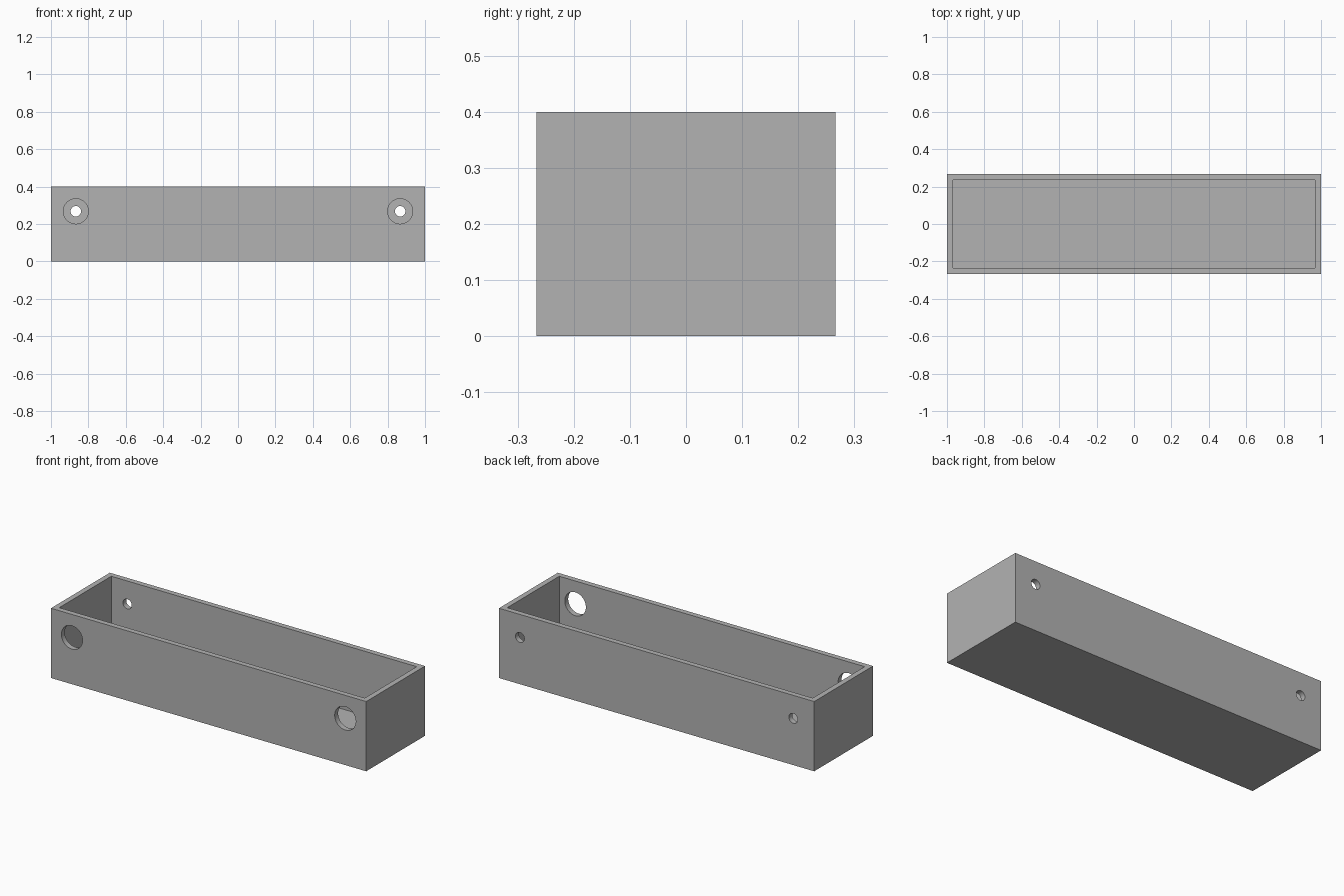
import bpy
from math import radians

LENGTH, DEPTH, HEIGHT = 2.0, 0.533, 0.4
WALL = 0.031
HOLE_X, HOLE_Z = 0.867, 0.268

default_cube = bpy.data.objects.get("Cube")
if default_cube:
    bpy.data.objects.remove(default_cube, do_unlink=True)

# Plain grey for the whole tray
grey = bpy.data.materials.new("plain grey")
grey.use_nodes = True
colour = (0.45, 0.45, 0.45, 1)
grey.diffuse_color = colour
grey.node_tree.nodes["Principled BSDF"].inputs["Base Color"].default_value = colour


def box(name, size, centre_z):
    bpy.ops.mesh.primitive_cube_add(size=1, location=(0, 0, centre_z))
    obj = bpy.context.object
    obj.name = name
    obj.scale = size
    bpy.ops.object.transform_apply(location=True, rotation=True, scale=True)
    obj.data.materials.append(grey)
    return obj


def hole_cutter(name, radius, x, y):
    bpy.ops.mesh.primitive_cylinder_add(
        vertices=48, radius=radius, depth=4 * WALL,
        location=(x, y, HOLE_Z), rotation=(radians(90), 0, 0))
    obj = bpy.context.object
    obj.name = name
    obj.data.materials.append(grey)
    return obj


def cut(target, cutter):
    cutter.hide_render = True
    mod = target.modifiers.new(cutter.name, 'BOOLEAN')
    mod.operation = 'DIFFERENCE'
    mod.solver = 'EXACT'
    mod.object = cutter
    bpy.context.view_layer.objects.active = target
    bpy.ops.object.modifier_apply(modifier=mod.name)
    bpy.data.objects.remove(cutter, do_unlink=True)


# Open-topped tray: outer block minus the cavity above the floor
tray = box("tray", (LENGTH, DEPTH, HEIGHT), HEIGHT / 2)
cavity = box("cavity_cutter", (LENGTH - 2 * WALL, DEPTH - 2 * WALL, HEIGHT),
             WALL + HEIGHT / 2)
cut(tray, cavity)

# Wide access holes in the front wall, small screw holes in the back wall
for side in (-1, 1):
    cut(tray, hole_cutter("access_hole_cutter", 0.067, side * HOLE_X, -DEPTH / 2))
    cut(tray, hole_cutter("screw_hole_cutter", 0.028, side * HOLE_X, DEPTH / 2))

# Smooth hole walls, crisp box edges
bpy.ops.object.select_all(action='DESELECT')
tray.select_set(True)
bpy.context.view_layer.objects.active = tray
bpy.ops.object.shade_smooth_by_angle(angle=radians(30))
